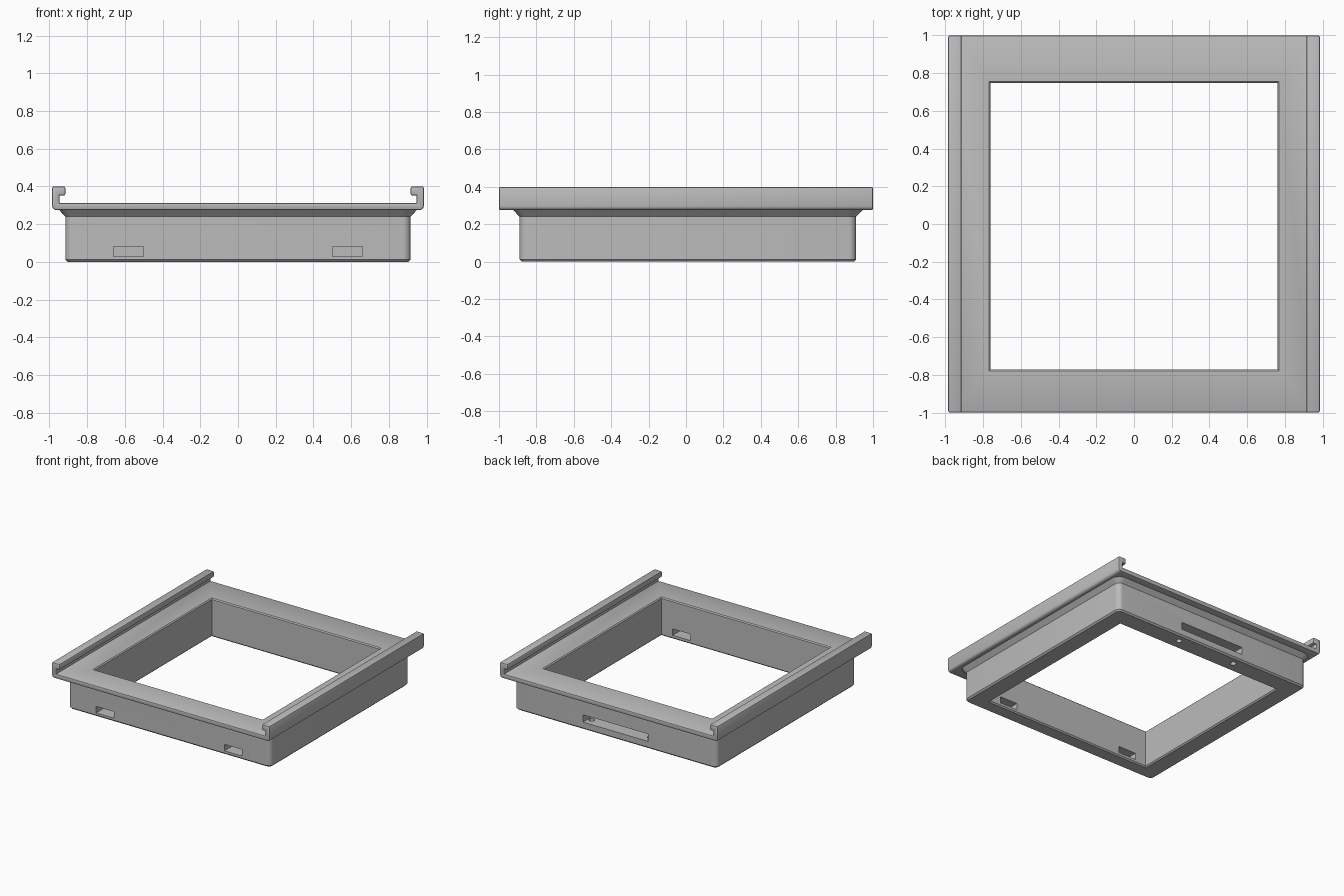
import bpy, bmesh, math

if "Cube" in bpy.data.objects:
    bpy.data.objects.remove(bpy.data.objects["Cube"])

grey = bpy.data.materials.new("grey_plastic")
grey.diffuse_color = (0.5, 0.5, 0.5, 1)
grey.use_nodes = True
grey.node_tree.nodes["Principled BSDF"].inputs["Base Color"].default_value = grey.diffuse_color


def make_object(name, bm):
    bmesh.ops.recalc_face_normals(bm, faces=bm.faces)
    mesh = bpy.data.meshes.new(name)
    bm.to_mesh(mesh)
    bm.free()
    mesh.materials.append(grey)
    ob = bpy.data.objects.new(name, mesh)
    bpy.context.collection.objects.link(ob)
    return ob


def rounded_rect(x0, x1, y0, y1, r, steps=6):
    if r <= 0:
        return [(x1, y1), (x0, y1), (x0, y0), (x1, y0)]
    pts = []
    corners = [(x1 - r, y1 - r), (x0 + r, y1 - r), (x0 + r, y0 + r), (x1 - r, y0 + r)]
    for q, (cx, cy) in enumerate(corners):
        for i in range(steps + 1):
            a = math.pi / 2 * (q + i / steps)
            pts.append((cx + r * math.cos(a), cy + r * math.sin(a)))
    return pts


def loft(name, box, r, levels):
    """Stack of rectangles; each level is (z, outward offset)."""
    x0, x1, y0, y1 = box
    bm = bmesh.new()
    rings = []
    for z, o in levels:
        outline = rounded_rect(x0 - o, x1 + o, y0 - o, y1 + o, r + o if r else 0)
        rings.append([bm.verts.new((x, y, z)) for x, y in outline])
    n = len(rings[0])
    for a, b in zip(rings, rings[1:]):
        for i in range(n):
            bm.faces.new((a[i], a[(i + 1) % n], b[(i + 1) % n], b[i]))
    bm.faces.new(rings[0])
    bm.faces.new(rings[-1])
    return make_object(name, bm)


def boolean(target, other, operation):
    mod = target.modifiers.new(operation, 'BOOLEAN')
    mod.operation = operation
    mod.solver = 'EXACT'
    mod.object = other
    bpy.context.view_layer.objects.active = target
    bpy.ops.object.modifier_apply(modifier=mod.name)
    bpy.data.objects.remove(other, do_unlink=True)


# Flange with hooked side rails: one cross-section swept front to back
half = []
for i in range(5):
    a = -math.pi / 2 + math.pi / 2 * i / 4
    half.append((0.963 + 0.022 * math.cos(a), 0.297 + 0.022 * math.sin(a)))
half += [(0.985, 0.40), (0.915, 0.40), (0.915, 0.352), (0.945, 0.352), (0.945, 0.313)]
section = half + [(-x, z) for x, z in reversed(half)]
bm = bmesh.new()
face = bm.faces.new([bm.verts.new((x, -1, z)) for x, z in section])
ext = bmesh.ops.extrude_face_region(bm, geom=[face])
for v in ext["geom"]:
    if isinstance(v, bmesh.types.BMVert):
        v.co.y = 1
bmesh.ops.recalc_face_normals(bm, faces=bm.faces)
sharp = [e for e in bm.edges if e.is_convex and e.calc_face_angle(0) > math.radians(60)]
bmesh.ops.bevel(bm, geom=sharp, offset=0.009, segments=2, profile=0.5, affect='EDGES')
frame = make_object("railed_frame", bm)

# Base box with chamfered foot and flared neck
base = loft("base_box", (-0.915, 0.915, -0.89, 0.91), 0.04,
            [(0, -0.012), (0.012, 0), (0.24, 0), (0.278, 0.036), (0.295, 0.036)])
boolean(frame, base, 'UNION')

# Central opening with a slight chamfer at both rims
opening = loft("opening_cutter", (-0.76, 0.76, -0.77, 0.748), 0,
               [(-0.02, 0.03), (0.01, 0), (0.305, 0), (0.335, 0.03)])
boolean(frame, opening, 'DIFFERENCE')

# Two through slots in the front wall
for s in (-1, 1):
    slot = loft("front_slot_cutter", (s * 0.58 - 0.08, s * 0.58 + 0.08, -0.95, -0.7), 0,
                [(0.03, 0), (0.083, 0)])
    boolean(frame, slot, 'DIFFERENCE')

# Long pocket in the back wall
pocket = loft("back_pocket_cutter", (-0.295, 0.295, 0.80, 0.96), 0, [(0.06, 0), (0.12, 0)])
boolean(frame, pocket, 'DIFFERENCE')

# Two round holes under the back wall, reaching the pocket
for s in (-1, 1):
    hole = loft("screw_hole_cutter", (s * 0.265 - 0.022, s * 0.265 + 0.022, 0.818, 0.862),
                0.022, [(-0.02, 0), (0.09, 0)])
    boolean(frame, hole, 'DIFFERENCE')

bpy.ops.object.select_all(action='DESELECT')
frame.select_set(True)
bpy.context.view_layer.objects.active = frame
bpy.ops.object.shade_smooth_by_angle(angle=math.radians(30))
